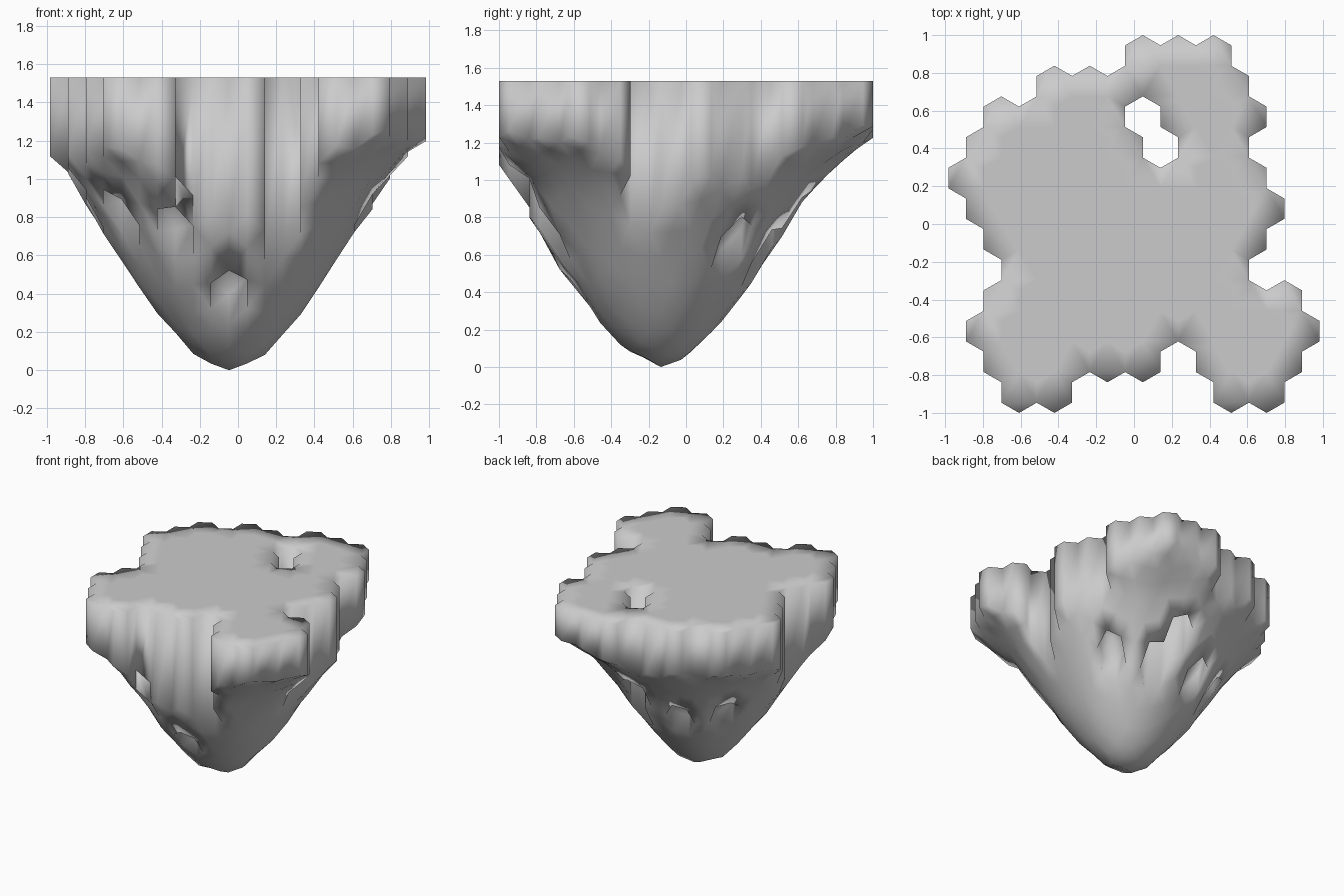
import bpy, bmesh, math, random

if "Cube" in bpy.data.objects:
    bpy.data.objects.remove(bpy.data.objects["Cube"])

random.seed(4)
TOP = 1.53
S = 2 / 18.5                 # hexagon radius (12 pointy-top rows span 2 units)
W = S * math.sqrt(3)         # hexagon width
APEX = (-0.046, -0.135)

# Filled column ranges for each row, back to front
ROWS = [
    [(5, 7)],
    [(2, 7)],
    [(1, 4), (6, 8)],
    [(0, 4), (6, 7)],
    [(0, 8)],
    [(0, 8)],
    [(1, 8)],
    [(1, 7)],
    [(1, 9)],
    [(0, 9)],
    [(1, 5), (7, 9)],
    [(1, 2), (7, 8)],
]
# Cells (row, column) pushed up into the underside
DENTS = {(3, 3), (4, 2), (10, 3), (9, 1), (9, 4), (4, 7)}
DENT_DEPTH = 0.16

# Underside height against distance from the lowest point
PROFILE = [(0, 0), (.11, .035), (.19, .085), (.3, .2), (.46, .40), (.64, .69),
           (.85, 1.0), (1.0, 1.13), (1.15, 1.24), (1.5, 1.45)]


def under_z(x, y):
    d = math.hypot(x - APEX[0], y - APEX[1])
    for (d0, z0), (d1, z1) in zip(PROFILE, PROFILE[1:]):
        if d <= d1:
            break
    z = z0 + (z1 - z0) * (d - d0) / (d1 - d0)
    return z + random.uniform(-0.01, 0.025) * min(1, d * 1.5) if d > 0.02 else 0.0


bm = bmesh.new()
cache = {}


def vert(x, y, layer):
    key = (round(x * 200 / W), round(y * 200 / S), layer)
    for dx in (-1, 0, 1):
        for dy in (-1, 0, 1):
            k = (key[0] + dx, key[1] + dy, layer)
            if k in cache:
                return cache[k]
    z = TOP if layer == "top" else under_z(x, y)
    cache[key] = bm.verts.new((x, y, z))
    return cache[key]


# Hexagon cells: flat top, sloping underside
edges = {}
for r, spans in enumerate(ROWS):
    cy = 1 - S - 1.5 * S * r
    for a, b in spans:
        for k in range(a, b + 1):
            cx = -5.25 * W + (k + 0.5 + 0.5 * (r % 2)) * W
            pts = [(cx + S * math.cos(math.radians(30 + 60 * i)),
                    cy + S * math.sin(math.radians(30 + 60 * i))) for i in range(6)]
            top = [vert(x, y, "top") for x, y in pts]
            low = [vert(x, y, "low") for x, y in pts]
            bm.faces.new(top)
            if (r, k) in DENTS:
                floor = [bm.verts.new((v.co.x, v.co.y, v.co.z + DENT_DEPTH)) for v in low]
                for i in range(6):
                    j = (i + 1) % 6
                    bm.faces.new((low[j], low[i], floor[i], floor[j]))
                low_ring = floor
            else:
                low_ring = low
            mid = bm.verts.new((cx, cy, sum(v.co.z for v in low_ring) / 6))
            for i in range(6):
                bm.faces.new((low_ring[(i + 1) % 6], low_ring[i], mid))
            for i in range(6):
                j = (i + 1) % 6
                edges.setdefault(frozenset((top[i], top[j])), []).append(
                    (low[i], low[j], top[j], top[i]))

# Side walls wherever a cell has no neighbour
for quads in edges.values():
    if len(quads) == 1:
        bm.faces.new(quads[0])

bm.normal_update()
for f in bm.faces:
    f.smooth = True
mesh = bpy.data.meshes.new("floating_island")
bm.to_mesh(mesh)
bm.free()
island = bpy.data.objects.new("floating_island", mesh)
bpy.context.collection.objects.link(island)
